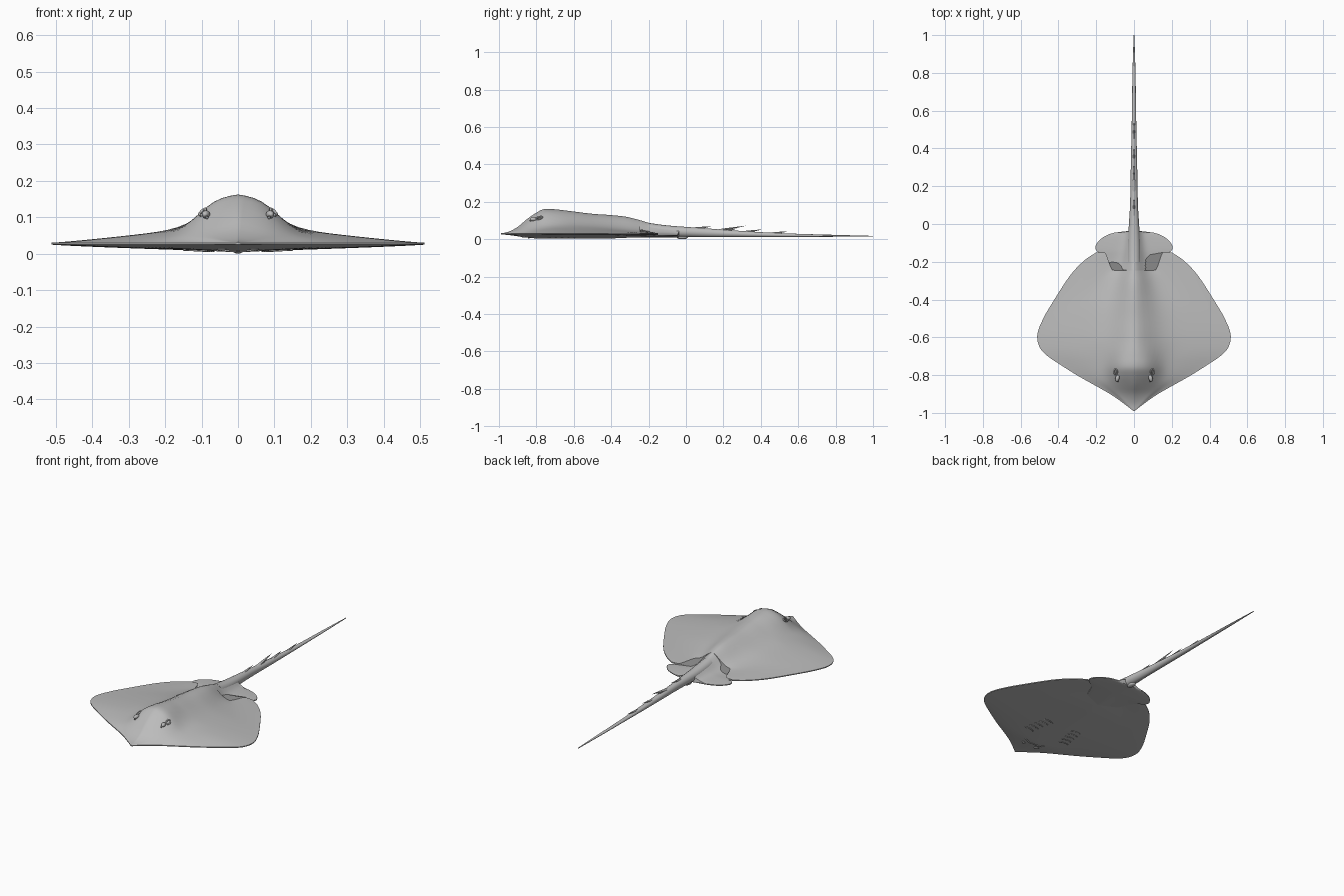
import bpy, bmesh, math
from mathutils import Vector

if "Cube" in bpy.data.objects:
    bpy.data.objects.remove(bpy.data.objects["Cube"])

skin = bpy.data.materials.new("skin grey")
skin.diffuse_color = (0.5, 0.5, 0.5, 1)
skin.use_nodes = True
skin.node_tree.nodes["Principled BSDF"].inputs["Base Color"].default_value = skin.diffuse_color


def interp(table, v):
    """Smooth (Catmull-like Hermite) lookup in a list of (position, value)."""
    if v <= table[0][0]:
        return table[0][1]
    for i in range(len(table) - 1):
        (a, p), (b, q) = table[i], table[i + 1]
        if v <= b:
            def slope(j):
                lo, hi = table[max(j - 1, 0)], table[min(j + 1, len(table) - 1)]
                return (hi[1] - lo[1]) / (hi[0] - lo[0])
            t, h = (v - a) / (b - a), b - a
            return ((2*t**3 - 3*t*t + 1) * p + (t**3 - 2*t*t + t) * h * slope(i)
                    + (3*t*t - 2*t**3) * q + (t**3 - t*t) * h * slope(i + 1))
    return table[-1][1]


def smooth(a, b, v):
    t = min(max((v - a) / (b - a), 0), 1)
    return t * t * (3 - 2 * t)


# Ridge line height, hump half width and wing thickness along the length
RIDGE = [(-1, .03), (-.95, .04), (-.9, .066), (-.85, .108), (-.8, .142), (-.76, .161), (-.7, .16),
         (-.6, .148), (-.5, .136), (-.4, .129), (-.32, .12), (-.25, .103), (-.2, .088), (-.1, .074),
         (0, .066), (.1, .059), (.2, .051), (.4, .038), (.54, .031), (1, .018)]
HUMP = [(-1, .1), (-.9, .12), (-.78, .125), (-.65, .115), (-.45, .1), (-.3, .075), (-.2, .05), (-.05, .032)]
WING = [(-1, .055), (-.75, .058), (-.5, .05), (-.3, .025), (-.2, .015), (-.05, .008)]


def top_height(x, y, u, rim):
    ridge = interp(RIDGE, y)
    wing = min(interp(WING, y), .7 * max(ridge - rim, 0))
    power = 2 + 1.4 * smooth(-.6, -.78, y)
    hump = max(ridge - rim - wing, 0) * math.exp(-(abs(x) / interp(HUMP, y)) ** power)
    edge = 1 - smooth(.7, 1, abs(u))
    return rim + wing * (1 - abs(u)) ** 1.15 + hump * edge


def finish(name, bm, angle=50):
    bmesh.ops.remove_doubles(bm, verts=bm.verts, dist=1e-5)
    bmesh.ops.recalc_face_normals(bm, faces=bm.faces)
    me = bpy.data.meshes.new(name)
    bm.to_mesh(me)
    bm.free()
    ob = bpy.data.objects.new(name, me)
    bpy.context.collection.objects.link(ob)
    me.materials.append(skin)
    bpy.ops.object.select_all(action='DESELECT')
    ob.select_set(True)
    bpy.context.view_layer.objects.active = ob
    bpy.ops.object.shade_smooth_by_angle(angle=math.radians(angle))
    return ob


def loft(name, rings, closed=True, angle=50):
    bm = bmesh.new()
    rows = [[bm.verts.new(p) for p in ring] for ring in rings]
    n = len(rows[0])
    for a, b in zip(rows, rows[1:]):
        for i in range(n):
            j = (i + 1) % n
            bm.faces.new((a[i], a[j], b[j], b[i]))
    bm.faces.new(rows[0])
    bm.faces.new(rows[-1])
    return finish(name, bm, angle)


def sheet(name, rows, rim, belly, bend):
    """Flat body: each row is (half width, rim y, middle y)."""
    us = [math.sin(math.pi / 2 * (-1 + i / 28)) for i in range(57)]
    rings = []
    for w, ye, ym in rows:
        top, low = [], []
        for u in us:
            x = u * w
            y = ym + (ye - ym) * smooth(bend[0], bend[1], abs(u))
            top.append((x, y, top_height(x, y, u, rim)))
            low.append((x, y, rim - .005 - belly(y) * (1 - abs(u)) ** .8))
        rings.append(top + low[::-1])
    return loft(name, rings)


# Disc: outline as (step, half width), (step, rim y), (step, middle y)
OUT = [(.004, -.99, -.99), (.035, -.965, -.968), (.127, -.9, -.905), (.286, -.81, -.81), (.39, -.745, -.745),
       (.465, -.693, -.693), (.503, -.645, -.645), (.511, -.58, -.58), (.48, -.5, -.5), (.434, -.42, -.42),
       (.34, -.275, -.33), (.265, -.195, -.275), (.2, -.15, -.245)]
curves = [[(i, p[k]) for i, p in enumerate(OUT)] for k in range(3)]
steps = [i / 6 for i in range(6 * (len(OUT) - 1) + 1)]
rows = [[interp(c, s) for c in curves] for s in steps]
sheet("disc_body", rows, .03, lambda y: .02 * smooth(-.99, -.8, y) * (1 - .4 * smooth(-.4, -.2, y)), (.56, .78))

# Pelvic fins with rounded lobes, continuing the trunk
FIN = [(-.32, .09), (-.24, .118), (-.19, .14), (-.165, .165), (-.145, .195), (-.125, .205), (-.1, .195),
       (-.075, .17), (-.058, .14), (-.045, .1), (-.038, .04)]
ys = [-.32 + .282 * i / 40 for i in range(41)]
sheet("pelvic_fins", [(interp(FIN, y), y, y) for y in ys], .022, lambda y: .008, (0, 1))

# Tail: tapering oval tube
GIRTH = [(-.2, .036), (-.1, .033), (0, .027), (.1, .021), (.3, .017), (.54, .012), (.8, .008), (1, .002)]
rings = []
for i in range(49):
    y = -.2 + 1.2 * i / 48
    hi, w = interp(RIDGE, y), interp(GIRTH, y)
    lo = .011 + .003 * smooth(.3, 1, y)
    rings.append([(w * math.cos(a), y, (hi + lo) / 2 + (hi - lo) / 2 * math.sin(a))
                  for a in [math.tau * k / 16 for k in range(16)]])
loft("tail", rings)


def spike(name, base, tip, w, h):
    """Flattened thorn swept backwards from base to tip."""
    b, t = Vector(base), Vector(tip)
    rings = []
    for k in range(6):
        f = k / 5
        c, s = b.lerp(t, f), max(1 - f ** 1.5, .03)
        rings.append([(c.x + w * s * math.cos(a), c.y, c.z + h * s * math.sin(a))
                      for a in [math.tau * j / 8 for j in range(8)]])
    loft(name, rings)


# Barbs and thorns along the top of the tail
for i, (y0, z0, y1, z1, w) in enumerate([(.04, .056, .14, .069, .007), (.17, .046, .32, .072, .009),
                                         (.2, .042, .27, .056, .007), (.31, .037, .405, .052, .007),
                                         (.45, .029, .545, .042, .006)]):
    spike("tail_barb_%d" % (i + 1), (0, y0, z0), (0, y1, z1), w, .007)


def bead(name, loc, size, turn=0):
    bpy.ops.mesh.primitive_uv_sphere_add(segments=16, ring_count=10, location=loc, rotation=(0, 0, turn))
    ob = bpy.context.object
    ob.name = name
    ob.scale = size
    ob.data.materials.append(skin)
    bpy.ops.object.shade_smooth()


def tube(name, pts, r):
    cu = bpy.data.curves.new(name, 'CURVE')
    cu.dimensions = '3D'
    cu.bevel_depth, cu.bevel_resolution, cu.use_fill_caps = r, 2, True
    sp = cu.splines.new('NURBS')
    sp.points.add(len(pts) - 1)
    for p, c in zip(sp.points, pts):
        p.co = (*c, 1)
    sp.use_endpoint_u, sp.order_u = True, 3
    cu.materials.append(skin)
    ob = bpy.data.objects.new(name, cu)
    bpy.context.collection.objects.link(ob)


for side, tag in ((1, "right"), (-1, "left")):
    # Eye and the curled breathing hole rim behind it
    def on_head(x, y):
        return (side * x, y, top_height(x, y, x / .4, .03) + .001)
    bead("eye_" + tag, on_head(.088, -.815), (.011, .02, .011), side * .2)
    tube("spiracle_rim_" + tag, [on_head(*p) for p in
         ((.085, -.835), (.092, -.8), (.088, -.775), (.1, -.765), (.108, -.785), (.1, -.8))], .004)
    # Five curved gill slits
    for i in range(5):
        y, x = -.73 + .033 * i, .12 - .006 * i
        z = .0255 - .0195 * (1 - x / .5) ** .8
        tube("gill_%s_%d" % (tag, i + 1), [(side * (x - .03), y - .004, z - .002), (side * x, y + .009, z),
                                          (side * (x + .03), y - .002, z + .001)], .003)
    # Nostril flap
    bead("nostril_" + tag, (side * .045, -.868, .012), (.014, .008, .004), side * .5)

# Mouth and vent on the underside
tube("mouth", [(-.065, -.825, .011), (-.03, -.845, .009), (0, -.838, .008), (.03, -.845, .009), (.065, -.825, .011)], .004)
bead("vent", (0, -.02, .011), (.016, .03, .011))
